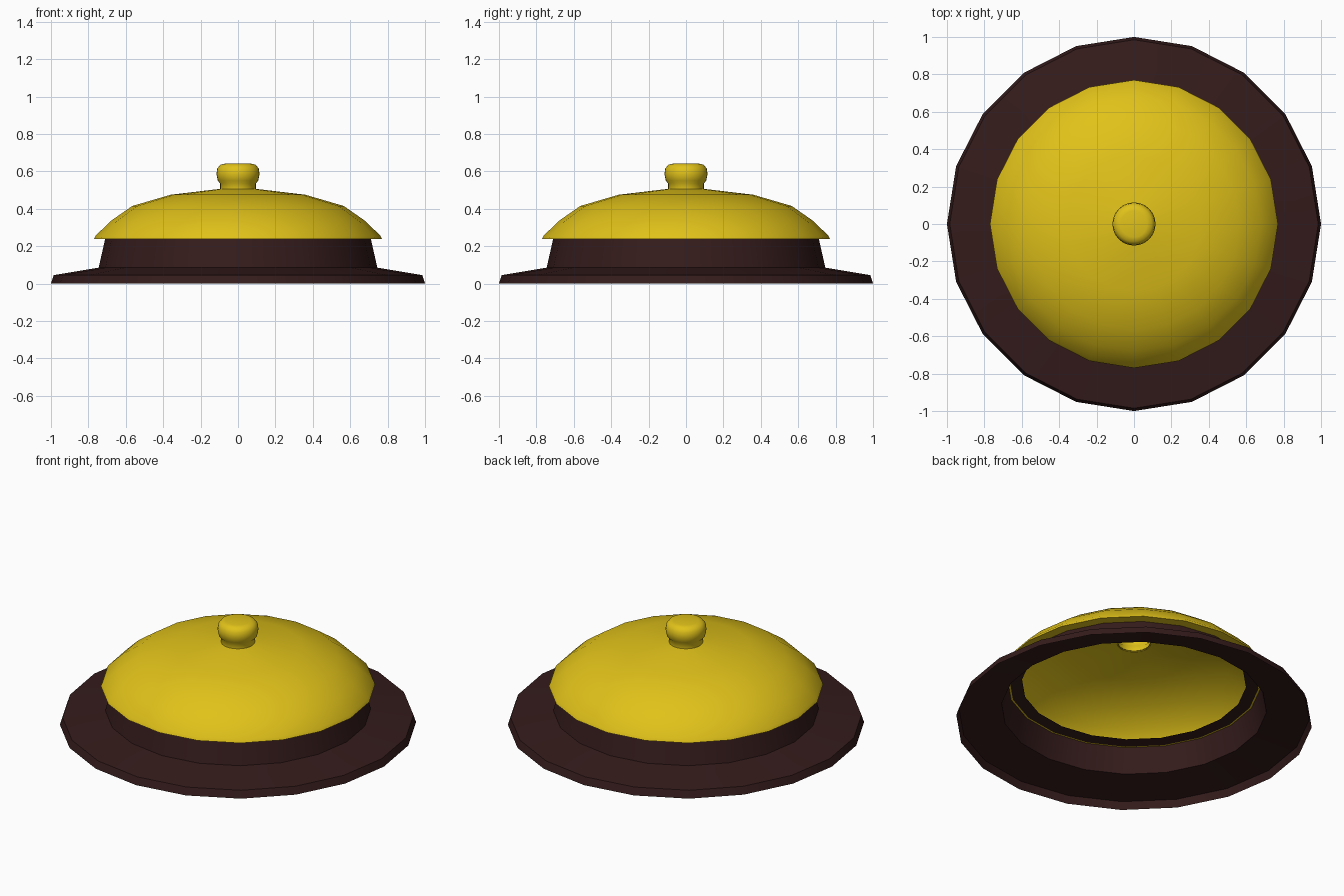
import bpy, bmesh
from math import cos, sin, tau, radians

if "Cube" in bpy.data.objects:
    bpy.data.objects.remove(bpy.data.objects["Cube"])


def material(name, rgb):
    m = bpy.data.materials.new(name)
    m.diffuse_color = (*rgb, 1)
    m.use_nodes = True
    m.node_tree.nodes["Principled BSDF"].inputs["Base Color"].default_value = m.diffuse_color
    return m


def lathe(name, profile, sides, mat, angle=35):
    """Turn a bottom-to-top (radius, z) profile about the z axis."""
    bm = bmesh.new()
    rings = []
    for r, z in profile:
        if r == 0:
            rings.append([bm.verts.new((0, 0, z))] * sides)
        else:
            rings.append([bm.verts.new((r * cos(tau * i / sides), r * sin(tau * i / sides), z))
                          for i in range(sides)])
    for a, b in zip(rings, rings[1:]):
        for i in range(sides):
            j = (i + 1) % sides
            bm.faces.new(list(dict.fromkeys((a[i], a[j], b[j], b[i]))))
    mesh = bpy.data.meshes.new(name)
    bm.to_mesh(mesh)
    bm.free()
    mesh.materials.append(mat)
    obj = bpy.data.objects.new(name, mesh)
    bpy.context.collection.objects.link(obj)
    bpy.ops.object.select_all(action='DESELECT')
    obj.select_set(True)
    bpy.context.view_layer.objects.active = obj
    bpy.ops.object.shade_smooth_by_angle(angle=radians(angle))
    return obj


brown = material("dark_brown", (0.035, 0.011, 0.011))
yellow = material("yellow", (0.75, 0.54, 0.01))

# Base: thin flared flange, raised collar and inward lip, open underneath
lathe("base", [(1.0, 0.0), (0.985, 0.045), (0.745, 0.085), (0.71, 0.24), (0.63, 0.245)], 20, brown)

# Lid: shallow hollow dome with a turned-in rim
lathe("lid", [(0.70, 0.237), (0.77, 0.237), (0.762, 0.255), (0.68, 0.335), (0.565, 0.415),
              (0.36, 0.475), (0.09, 0.507)], 20, yellow)

# Knob: short neck and rounded button
lathe("knob", [(0.095, 0.503), (0.095, 0.535), (0.108, 0.55), (0.115, 0.585), (0.111, 0.615),
               (0.095, 0.635), (0.07, 0.641), (0, 0.641)], 32, yellow, 50)
